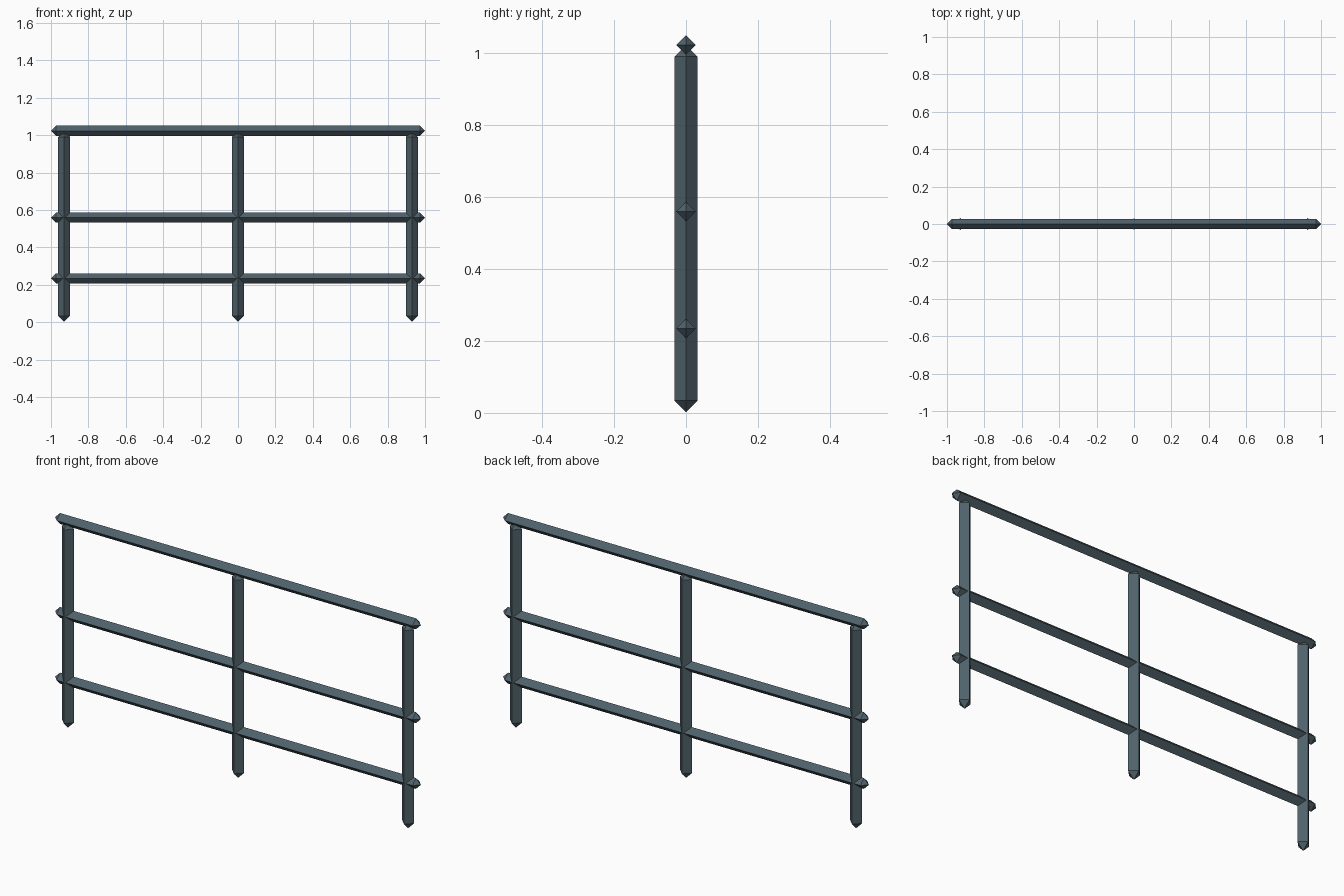
import bpy, bmesh
from mathutils import Vector

if "Cube" in bpy.data.objects:
    bpy.data.objects.remove(bpy.data.objects["Cube"])

steel = bpy.data.materials.new("dark_steel")
steel.diffuse_color = (0.08, 0.12, 0.145, 1)
steel.use_nodes = True
steel.node_tree.nodes["Principled BSDF"].inputs["Base Color"].default_value = steel.diffuse_color


def pointed_bar(name, start, end, r):
    """Four-sided diamond bar with a pyramid point of height r at both ends."""
    start, end = Vector(start), Vector(end)
    axis = (end - start).normalized()
    side = Vector((0, 1, 0))
    up = axis.cross(side)
    bm = bmesh.new()
    rings = [[bm.verts.new(c + d * r) for d in (side, up, -side, -up)]
             for c in (start + axis * r, end - axis * r)]
    tips = [bm.verts.new(start), bm.verts.new(end)]
    a, b = rings
    for i in range(4):
        j = (i + 1) % 4
        bm.faces.new((a[i], a[j], b[j], b[i]))
        bm.faces.new((tips[0], a[j], a[i]))
        bm.faces.new((tips[1], b[i], b[j]))
    bmesh.ops.recalc_face_normals(bm, faces=bm.faces)
    mesh = bpy.data.meshes.new(name)
    bm.to_mesh(mesh)
    bm.free()
    mesh.materials.append(steel)
    obj = bpy.data.objects.new(name, mesh)
    bpy.context.collection.objects.link(obj)


# Upright posts
for name, x in (("left_post", -0.93), ("middle_post", 0), ("right_post", 0.93)):
    pointed_bar(name, (x, 0, 0.002), (x, 0, 1.023), 0.032)

# Horizontal rails
for name, z in (("lower_rail", 0.235), ("middle_rail", 0.56), ("top_rail", 1.024)):
    pointed_bar(name, (-1, 0, z), (1, 0, z), 0.027)
